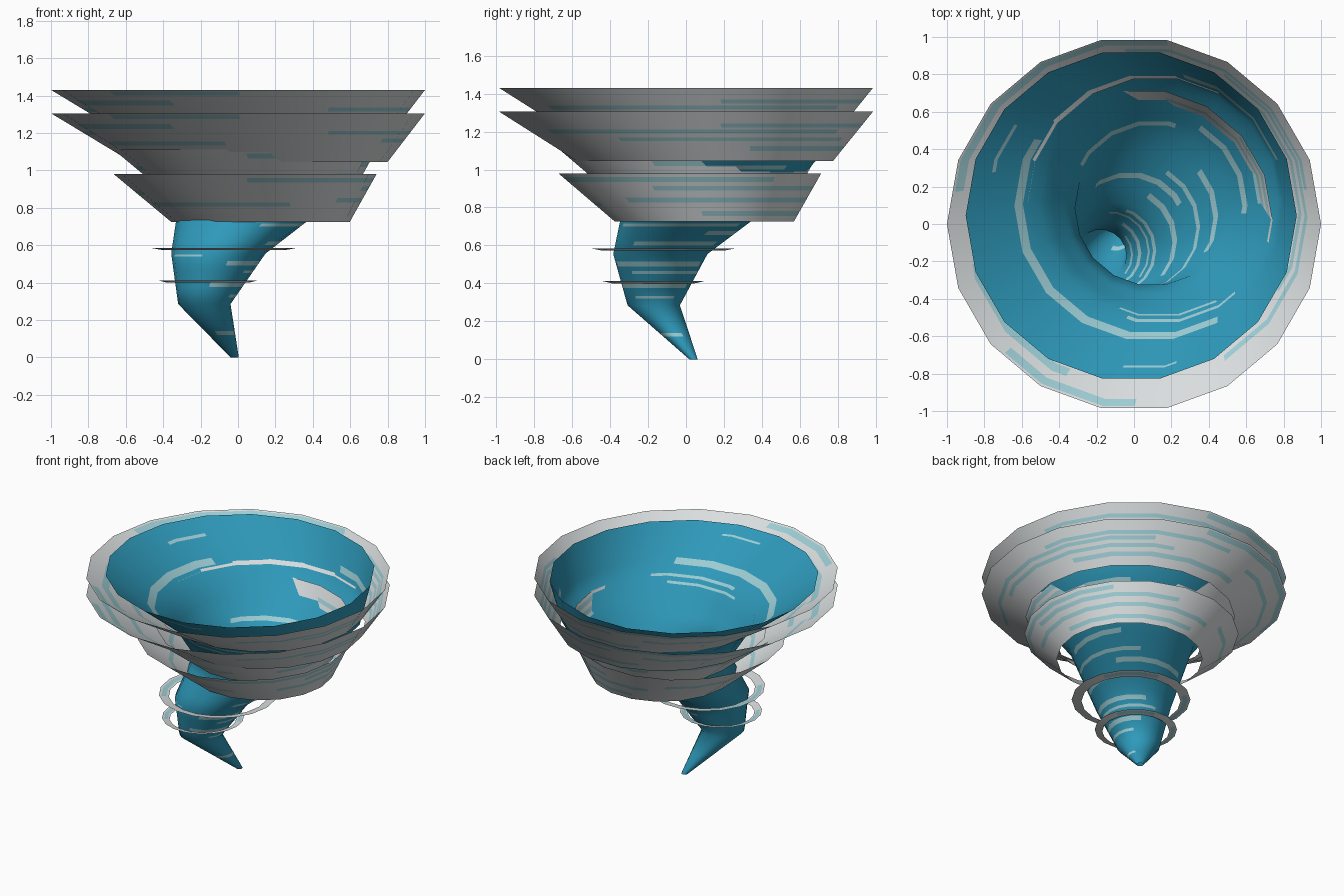
import bpy, bmesh, math
from mathutils import Vector

if "Cube" in bpy.data.objects:
    bpy.data.objects.remove(bpy.data.objects["Cube"])

def material(name, rgb):
    m = bpy.data.materials.new(name)
    m.diffuse_color = (*rgb, 1)
    m.use_nodes = True
    m.node_tree.nodes["Principled BSDF"].inputs["Base Color"].default_value = m.diffuse_color
    return m

BLUE = material("storm blue", (0.028, 0.325, 0.50))
CYAN = material("pale cyan", (0.34, 0.62, 0.67))
GREY = material("cloud grey", (0.70, 0.73, 0.74))

SIDES, SUB = 18, 4      # 18 flat sides, each cut in 4 so streaks can start and stop


def section(rows, z):
    """Interpolated (cx, cy, r) of a leaning funnel at height z."""
    for a, b in zip(rows, rows[1:]):
        if z <= b[0] + 1e-6:
            t = (z - a[0]) / (b[0] - a[0])
            return [a[i] + (b[i] - a[i]) * t for i in (1, 2, 3)]
    return rows[-1][1:]


def round_normals(rows, levels, n):
    """Outward normals of the round funnel, so the 18 sides shade smoothly."""
    out, e = [], 0.08
    for z in levels:
        z0, z1 = max(rows[0][0], z - e), min(rows[-1][0], z + e)
        dx, dy, dr = [(b - a) / (z1 - z0) for a, b in zip(section(rows, z0), section(rows, z1))]
        for i in range(n):
            c, s = math.cos(2 * math.pi * i / n), math.sin(2 * math.pi * i / n)
            out.append(Vector((c, s, -(dx * c + dy * s + dr))).normalized())
    return out


def swirl(name, rows, base, streak, streaks):
    """Loft 18-sided sections (z, cx, cy, r); streaks are (z0, z1, deg0, deg1)."""
    levels = sorted({round(v, 4) for v in [r[0] for r in rows] + [z for s in streaks for z in s[:2]]})
    n = SIDES * SUB
    bm = bmesh.new()
    rings = []
    for z in levels:
        cx, cy, r = section(rows, z)
        ring = []
        for i in range(n):
            k, f = divmod(i, SUB)
            a, b = (2 * math.pi * (k + d) / SIDES for d in (0, 1))
            f /= SUB
            x = math.cos(a) * (1 - f) + math.cos(b) * f
            y = math.sin(a) * (1 - f) + math.sin(b) * f
            ring.append(bm.verts.new((cx + r * x, cy + r * y, z)))
        rings.append(ring)
    for j in range(len(rings) - 1):
        zm = (levels[j] + levels[j + 1]) / 2
        for i in range(n):
            k = (i + 1) % n
            f = bm.faces.new((rings[j][i], rings[j][k], rings[j + 1][k], rings[j + 1][i]))
            f.smooth = True
            ang = (i + 0.5) * 360 / n
            for z0, z1, a0, a1 in streaks:
                if z0 < zm < z1 and (ang - a0) % 360 < a1 - a0:
                    f.material_index = 1
    me = bpy.data.meshes.new(name)
    bm.to_mesh(me)
    bm.free()
    me.normals_split_custom_set_from_vertices(round_normals(rows, levels, n))
    me.materials.append(base)
    me.materials.append(streak)
    ob = bpy.data.objects.new(name, me)
    bpy.context.collection.objects.link(ob)
    return ob


# Leaning blue funnel with pale streaks
funnel = [(0, -0.018, 0.04, 0.022), (0.285, -0.18, -0.17, 0.14), (0.555, -0.105, -0.135, 0.252),
          (0.84, 0.10, 0.085, 0.415), (1.12, 0.135, 0.125, 0.638), (1.425, -0.015, 0.045, 0.885)]
swirl("funnel", funnel, BLUE, CYAN, [
    (0.12, 0.14, 250, 390), (0.32, 0.335, 320, 400), (0.375, 0.40, 270, 420),
    (0.45, 0.465, 320, 450), (0.49, 0.515, 285, 430), (0.54, 0.55, 200, 250),
    (0.60, 0.62, 320, 420), (0.655, 0.675, 30, 125), (0.70, 0.715, 290, 420),
    (0.77, 0.79, 330, 400), (0.875, 0.90, 75, 150), (0.91, 0.94, -5, 60),
    (1.0, 1.02, 0, 50), (1.085, 1.10, 250, 300), (1.125, 1.14, 255, 310),
    (1.19, 1.225, 150, 300), (1.21, 1.25, 20, 75), (1.33, 1.345, 145, 165),
    (1.36, 1.37, 265, 285)])

# Grey cloud bands: two wide and two narrow open cones, each pair stacked
WIDE = ((0.115, 0.10, 0.685), (0, 0, 1.0))
NARROW = ((0.12, 0.097, 0.478), (0.038, 0.02, 0.703))
wide_marks = [(0.20, 0.30, 20, 110), (0.34, 0.42, 200, 260), (0.40, 0.48, -30, 70), (0.56, 0.64, 300, 420),
              (0.55, 0.63, 110, 200), (0.68, 0.76, 10, 95), (0.68, 0.78, 195, 245), (0.86, 0.97, 80, 170),
              (0.88, 0.97, 225, 268)]
narrow_marks = [(0.12, 0.22, 0, 100), (0.32, 0.40, 190, 290), (0.40, 0.50, -40, 110), (0.56, 0.66, 120, 200),
                (0.64, 0.74, -20, 80), (0.82, 0.92, 270, 400)]
for name, shape, z0, z1, marks in (
        ("upper_wide_band", WIDE, 1.17, 1.43, wide_marks), ("lower_wide_band", WIDE, 1.045, 1.305, wide_marks),
        ("upper_narrow_band", NARROW, 0.855, 1.11, narrow_marks),
        ("lower_narrow_band", NARROW, 0.725, 0.98, narrow_marks)):
    h = z1 - z0
    swirl(name, [(z0, *shape[0]), (z1, *shape[1])], GREY, CYAN,
          [(z0 + a * h, z0 + b * h, c, d) for a, b, c, d in marks])

# Thin flat rings around the neck
for name, z, cx, cy, r, w in (("upper_ring", 0.573, -0.075, -0.12, 0.39, 0.065),
                              ("lower_ring", 0.40, -0.16, -0.172, 0.27, 0.05)):
    swirl(name, [(z, cx, cy, r - w), (z + 0.012, cx, cy, r)], GREY, CYAN,
          [(z + 0.003, z + 0.009, 130, 220), (z + 0.003, z + 0.009, 20, 80)])
